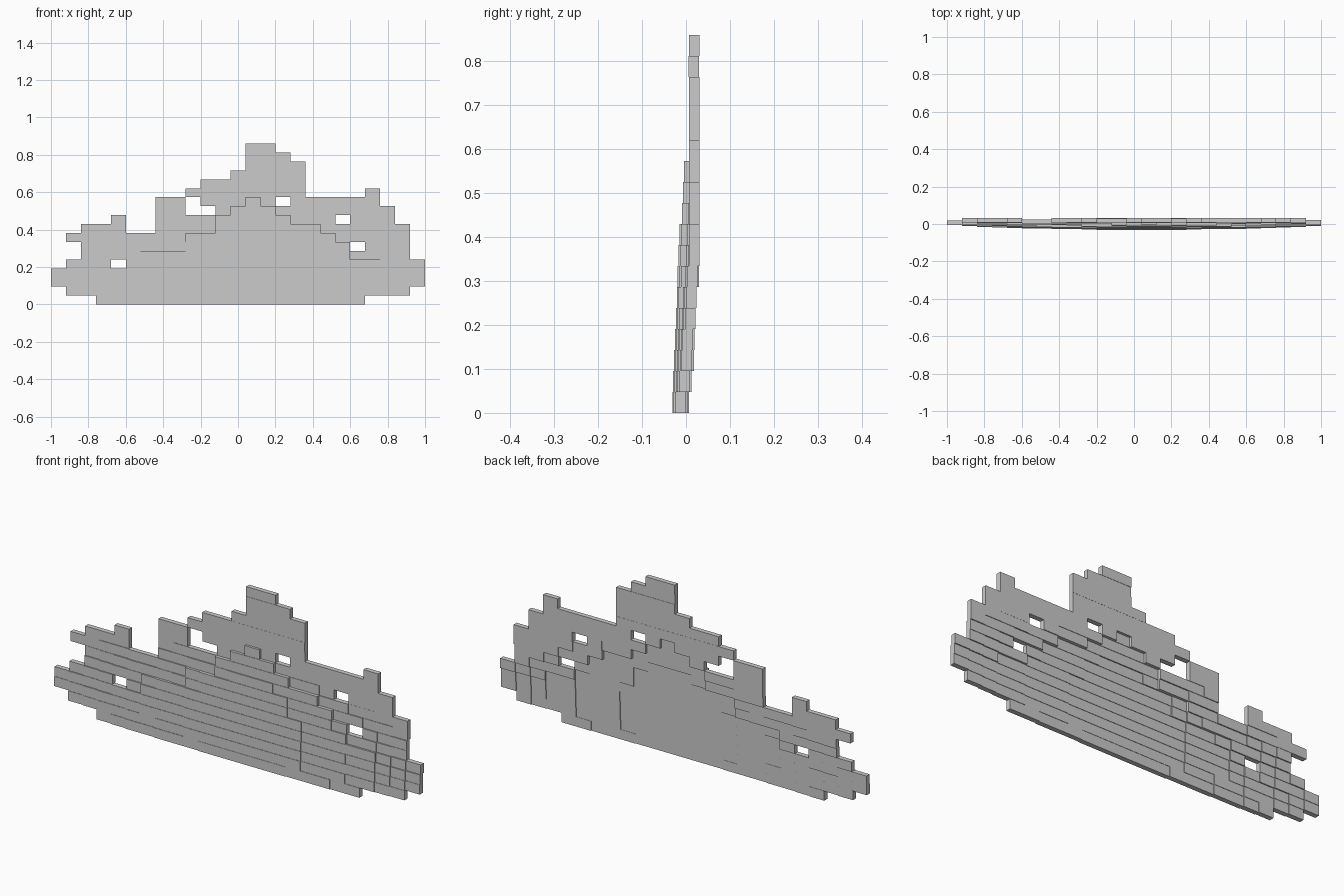
import bpy, bmesh

if "Cube" in bpy.data.objects:
    bpy.data.objects.remove(bpy.data.objects["Cube"])

CELL, ROW, THICK = 0.08, 0.86 / 18, 0.024

# Filled spans of each row, bottom to top, in cell numbers (0 = left end, 25 = right end)
SPANS = [
    "3-21", "1-24", "0-25", "0-25", "1-4 5-25", "2-24", "2-20 21-24", "1-24",
    "2-5 7-24", "4-5 7-19 20-23", "7-9 11-23", "7-9 10-15 16-22",
    "9-17 21-22", "10-17", "12-17", "13-17", "13-16", "13-15",
]
# Extent of the mound that bulges forward, for rows 3 to 11
MOUND = {3: (5, 23), 4: (6, 22), 5: (6, 20), 6: (9, 20), 7: (9, 19),
         8: (11, 18), 9: (11, 16), 10: (12, 15), 11: (13, 14)}


def front_y(col, row):
    """Front depth of a cell: leaning back with height, curving back to the ends."""
    x, z = -1 + (col + 0.5) * CELL, row * ROW
    y = -0.031 + 0.028 * (z / 0.55) ** 1.25 + 0.02 * (x - 0.05) ** 2
    if row in MOUND and not MOUND[row][0] <= col < MOUND[row][1]:
        y += 0.002 * (row - 2)
    if row > 11:
        y = 0.007
    shift = (row * 7 % 5) * 0.0007           # staggers the joints between rows
    y = round((y + shift) / 0.0035) * 0.0035 - shift
    return max(-0.031, min(0.007, y))


def add_block(bm, c0, c1, row, y):
    x0, x1 = -1 + c0 * CELL, -1 + c1 * CELL
    z0, z1 = row * ROW, (row + 1) * ROW
    cube = bmesh.ops.create_cube(bm, size=1)
    for v in cube["verts"]:
        v.co.x = x1 if v.co.x > 0 else x0
        v.co.y = y + THICK if v.co.y > 0 else y
        v.co.z = z1 if v.co.z > 0 else z0


# One object per course of blocks
for row, text in enumerate(SPANS):
    bm = bmesh.new()
    for span in text.split():
        a, b = map(int, span.split("-"))
        start = a
        for c in range(a + 1, b + 1):
            if c == b or abs(front_y(c, row) - front_y(start, row)) > 1e-5:
                add_block(bm, start, c, row, front_y(start, row))
                start = c
    name = f"cloud_row_{row + 1:02d}"
    mesh = bpy.data.meshes.new(name)
    bm.to_mesh(mesh)
    bm.free()
    bpy.context.collection.objects.link(bpy.data.objects.new(name, mesh))
